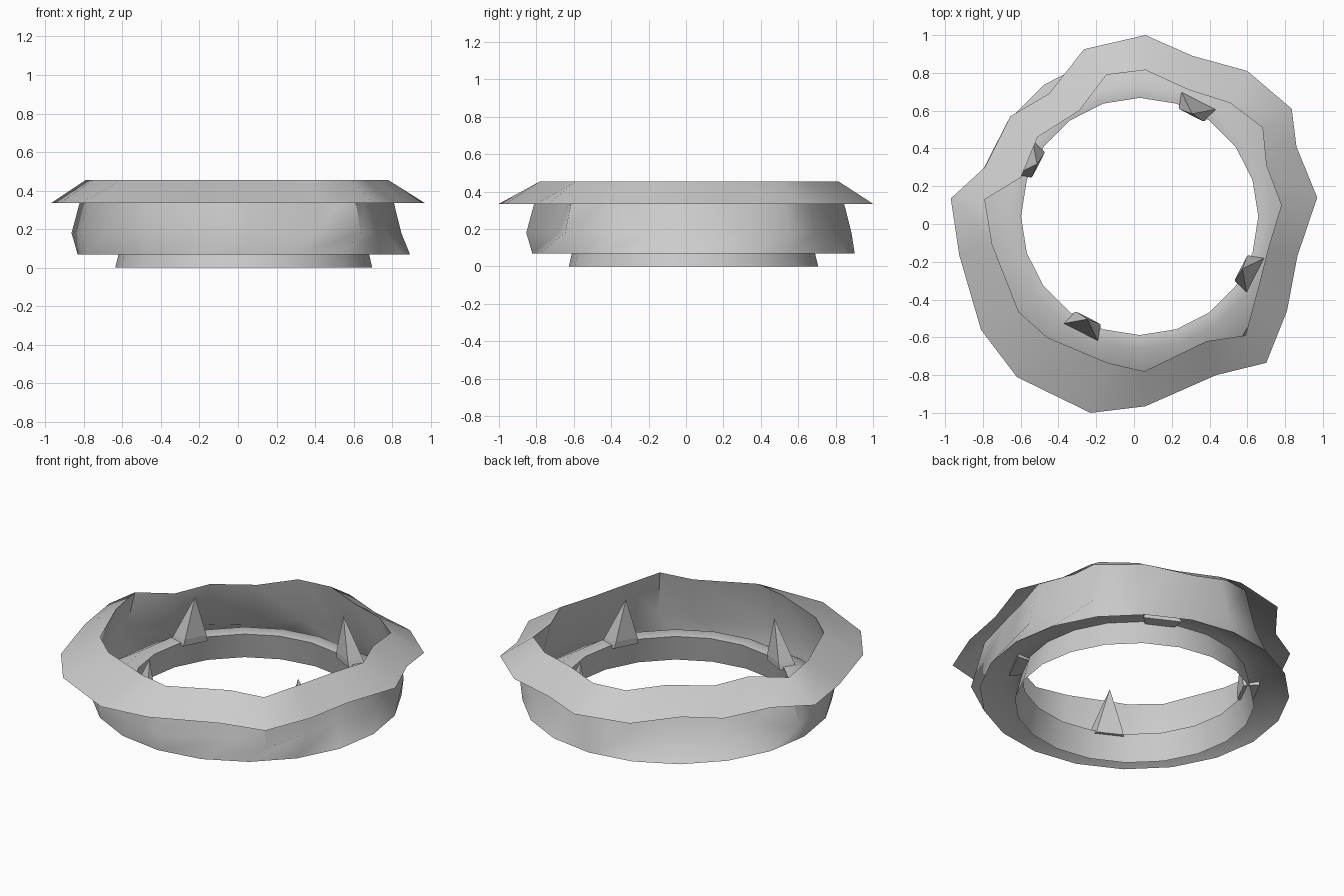
import bpy
import bmesh
from math import cos, sin, radians

if "Cube" in bpy.data.objects:
    bpy.data.objects.remove(bpy.data.objects["Cube"])

N = 20
CX, CY = 0.03, 0.04

# Irregular rim outlines seen from above, clockwise from the back
rim = [(.06, 1.0), (.31, .89), (.60, .81), (.835, .61), (.86, .41), (.97, .14), (.865, -.17),
       (.81, -.46), (.70, -.735), (.435, -.80), (.06, -.965), (-.23, -1.0), (-.62, -.81),
       (-.81, -.56), (-.925, -.165), (-.97, .135), (-.79, .30), (-.655, .57), (-.45, .69),
       (-.265, .925)]
lip = [(.06, .815), (.29, .71), (.51, .64), (.68, .51), (.70, .31), (.78, .10), (.71, -.13),
       (.665, -.31), (.59, -.59), (.385, -.62), (.055, -.78), (-.14, -.735), (-.46, -.60),
       (-.61, -.465), (-.75, -.11), (-.79, .13), (-.60, .245), (-.51, .46), (-.29, .60),
       (-.145, .79)]


def polar(r, deg):
    return CX + r * cos(radians(deg)), CY + r * sin(radians(deg))


def circle(r):
    return [polar(r, 90 - 360 * i / N) for i in range(N)]


def scaled(pts, f):
    return [(CX + (x - CX) * f, CY + (y - CY) * f) for x, y in pts]


def finish(bm, name):
    me = bpy.data.meshes.new(name)
    bm.to_mesh(me)
    bm.free()
    ob = bpy.data.objects.new(name, me)
    bpy.context.collection.objects.link(ob)
    return ob


def loft(name, sections):
    """Thin sheet through a series of outlines, ordered top to bottom."""
    bm = bmesh.new()
    rings = [[bm.verts.new((x, y, z)) for x, y in pts] for pts, z in sections]
    for a, b in zip(rings, rings[1:]):
        for i in range(N):
            j = (i + 1) % N
            bm.faces.new((a[i], a[j], b[j], b[i]))
    ob = finish(bm, name)
    bpy.ops.object.select_all(action='DESELECT')
    bpy.context.view_layer.objects.active = ob
    ob.select_set(True)
    bpy.ops.object.shade_smooth_by_angle(angle=radians(50))


# Sloping skirt around the top
loft("rim_skirt", [(lip, .455), (rim, .335)])

# Side wall, sloping floor, inner ledge and base collar as one sheet
loft("ring_body", [(lip, .455), (scaled(lip, 1.09), .18), (circle(.862), .07),
                   (circle(.70), .17), (circle(.628), .16), (circle(.667), 0)])

# Four pointed prongs, each standing on one segment of the inner ledge
for n in range(4):
    mid = 63 + 90 * n
    bm = bmesh.new()

    def quad(r0, r1, half, z):
        return [bm.verts.new((*polar(r, mid + a), z)) for r, a in
                ((r0, -half * .8), (r1, -half), (r1, half), (r0, half * .8))]

    foot = quad(.61, .70, 9, .145)
    neck = quad(.605, .69, 8, .185)
    tip = bm.verts.new((*polar(.61, mid), .43))
    bm.faces.new(foot)
    for i in range(4):
        j = (i + 1) % 4
        bm.faces.new((foot[i], foot[j], neck[j], neck[i]))
        bm.faces.new((neck[i], neck[j], tip))
    bmesh.ops.recalc_face_normals(bm, faces=bm.faces)
    finish(bm, f"prong_{n + 1}")
